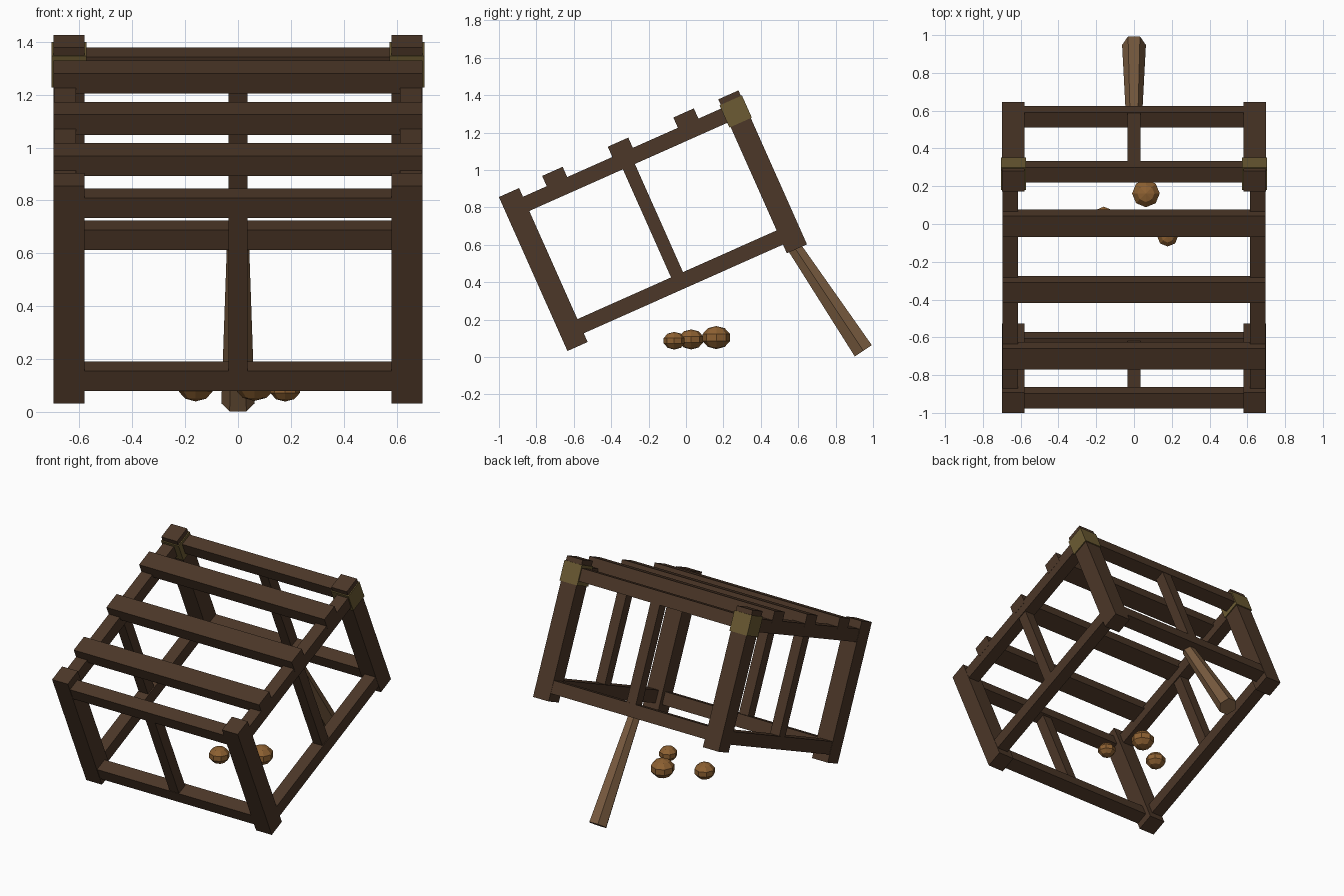
import bpy, bmesh, math
from mathutils import Matrix, Vector

if "Cube" in bpy.data.objects:
    bpy.data.objects.remove(bpy.data.objects["Cube"])

TILT = Matrix.Rotation(math.radians(24), 4, 'X')

def material(name, rgb):
    m = bpy.data.materials.new(name)
    m.diffuse_color = (*rgb, 1)
    m.use_nodes = True
    m.node_tree.nodes["Principled BSDF"].inputs["Base Color"].default_value = m.diffuse_color
    return m

WOOD = material("dark_wood", (0.072, 0.038, 0.021))
BRASS = material("brass", (0.15, 0.105, 0.033))
STICK = material("pale_wood", (0.19, 0.105, 0.05))
NUT = material("nut_shell", (0.27, 0.12, 0.032))

def finish(name, bm, matrix, mat):
    me = bpy.data.meshes.new(name)
    bm.to_mesh(me)
    bm.free()
    me.materials.append(mat)
    ob = bpy.data.objects.new(name, me)
    ob.matrix_world = matrix
    bpy.context.collection.objects.link(ob)
    return ob

def bar(name, x, y, z, mat=WOOD):
    """Box from (min, max) ranges in the untilted cage frame."""
    bm = bmesh.new()
    bmesh.ops.create_cube(bm, size=1)
    for v in bm.verts:
        v.co = [(r[0] + r[1]) / 2 + c * (r[1] - r[0]) for r, c in zip((x, y, z), v.co)]
    return finish(name, bm, TILT, mat)

# Cage extents in its own frame
X, Y0, Y1, Z0, Z1 = 0.698, -0.566, 0.836, 0.287, 1.188
POST, RAIL, MID = 0.118, 0.085, 0.07
LOW, HIGH = (0.338, 0.421), (1.054, 1.137)
yc = (Y0 + Y1) / 2

def side(s, a, b):
    return tuple(sorted((s * a, s * b)))

for s, label in ((-1, "left"), (1, "right")):
    # Corner posts
    bar(f"front_post_{label}", side(s, X - POST, X), (Y0, Y0 + POST), (Z0, Z1))
    bar(f"back_post_{label}", side(s, X - POST, X), (Y1 - POST, Y1), (Z0, Z1))
    # Brass collars on the back posts
    bar(f"brass_collar_{label}", side(s, 0.573, 0.705),
        (Y1 - 0.125, Y1 + 0.006), (1.026, 1.156), BRASS)
    # Side rails and uprights
    for z, level in ((LOW, "lower"), (HIGH, "upper")):
        bar(f"{level}_side_rail_{label}", side(s, X - RAIL, X - 0.002),
            (Y0 + 0.06, Y1 - 0.06), z)
    bar(f"side_upright_{label}", side(s, X - 0.077, X - 0.007),
        (yc - MID / 2, yc + MID / 2), (0.36, 1.1))

# Front and back rails with central uprights
for y, my, label in (((Y0 + 0.002, Y0 + 0.09), (Y0 + 0.004, Y0 + 0.076), "front"),
                     ((Y1 - 0.09, Y1 - 0.002), (Y1 - 0.076, Y1 - 0.004), "back")):
    for z, level in ((LOW, "lower"), (HIGH, "upper")):
        bar(f"{level}_{label}_rail", (-0.62, 0.62), y, z)
    bar(f"{label}_upright", (-MID / 2, MID / 2), my, (0.345, 1.1))

# Roof slats
for i in range(3):
    y = yc + (i - 1) * 0.384
    bar(f"roof_slat_{i + 1}", (-X + 0.001, X - 0.001), (y - 0.06, y + 0.06), (1.114, 1.197))

# Tapered hexagonal prop stick, wide end on the ground
foot, top = Vector((0, 0.948, 0.033)), Vector((0, 0.55, 0.63))
axis = top - foot
bm = bmesh.new()
bmesh.ops.create_cone(bm, cap_ends=True, segments=6, radius1=0.063, radius2=0.042,
                      depth=axis.length, matrix=Matrix.Rotation(math.pi / 2, 4, 'Z'))
ridge = max(bm.verts, key=lambda v: v.co.x)
if abs(ridge.co.y) > 0.01:  # put a ridge on the x axis
    bmesh.ops.rotate(bm, verts=bm.verts, matrix=Matrix.Rotation(math.pi / 6, 3, 'Z'))
lean = Matrix.Rotation(math.atan2(-axis.y, axis.z), 4, 'X')
finish("prop_stick", bm, Matrix.Translation((foot + top) / 2) @ lean, STICK)

# Bait nuts
for i, (x, y, z, r) in enumerate(((0.063, 0.162, 0.104, 0.077),
                                  (-0.16, 0.028, 0.094, 0.067),
                                  (0.178, -0.063, 0.087, 0.059))):
    bm = bmesh.new()
    bmesh.ops.create_uvsphere(bm, u_segments=8, v_segments=5, radius=r)
    bmesh.ops.scale(bm, verts=bm.verts, vec=(1, 1, 0.8))
    finish(f"bait_nut_{i + 1}", bm, Matrix.Translation((x, y, z)), NUT)
